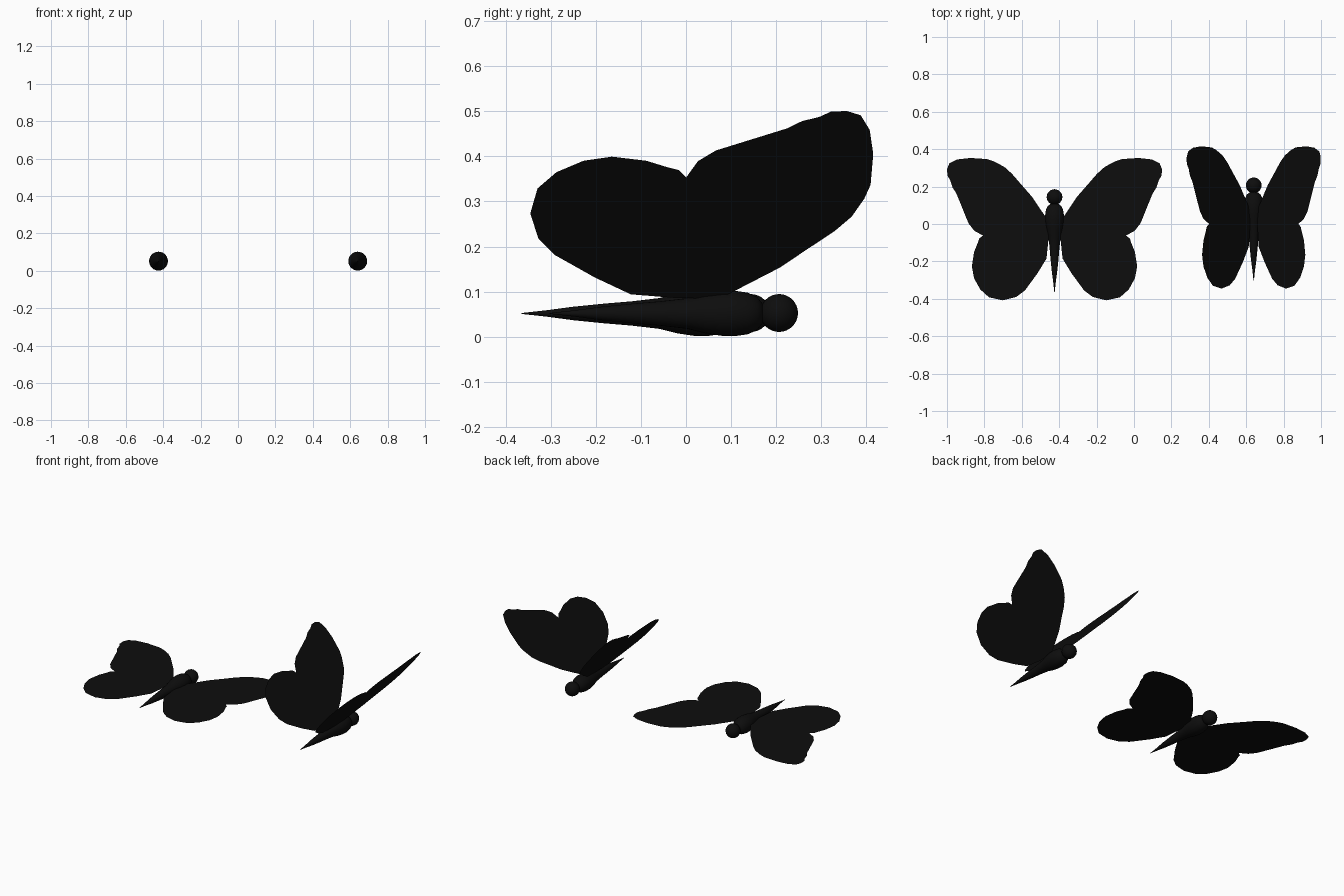
import bpy, math

if "Cube" in bpy.data.objects:
    bpy.data.objects.remove(bpy.data.objects["Cube"])

black = bpy.data.materials.new("black")
black.diffuse_color = (0.004, 0.004, 0.004, 1)
black.use_nodes = True
black.node_tree.nodes["Principled BSDF"].inputs["Base Color"].default_value = black.diffuse_color

# Right wing pair outline: (distance from hinge, y)
WING = [(.03, .01), (.056, .05), (.12, .145), (.175, .208), (.227, .268), (.268, .305),
        (.32, .333), (.36, .347), (.45, .353), (.52, .345), (.562, .325), (.574, .295),
        (.573, .26), (.557, .233), (.545, .195), (.524, .162), (.46, .004), (.429, -.036),
        (.382, -.062), (.403, -.078), (.411, -.103), (.43, -.15), (.442, -.227),
        (.43, -.29), (.397, -.35), (.35, -.392), (.277, -.408), (.205, -.39),
        (.158, -.355), (.092, -.265), (.043, -.185), (.033, -.09)]

# Body profile: (y, radius), from tail tip to neck
BODY = [(-.365, .001), (-.31, .007), (-.25, .015), (-.18, .022), (-.12, .027), (-.06, .034),
        (-.02, .044), (.02, .05), (.045, .0505), (.075, .046), (.095, .037), (.107, .022), (.111, .001)]
AXIS_Z = .0515


def add_mesh(name, verts, faces, location):
    mesh = bpy.data.meshes.new(name)
    mesh.from_pydata(verts, [], faces)
    mesh.materials.append(black)
    obj = bpy.data.objects.new(name, mesh)
    obj.location = location
    bpy.context.collection.objects.link(obj)
    return obj


def butterfly(prefix, x, y, lift, reach):
    # Thin wings, mirrored across the body
    c, s = math.cos(lift) * reach, math.sin(lift) * reach
    wings = add_mesh(prefix + "_wings", [(u * c, v, u * s) for u, v in WING],
                     [list(range(len(WING)))], (x, y, .061))
    wings.modifiers.new("mirror", 'MIRROR').use_axis[0] = True

    # Thorax and tapering abdomen, turned around the y axis
    n = 24
    verts = [(r * math.cos(2 * math.pi * k / n), py, r * math.sin(2 * math.pi * k / n))
             for py, r in BODY for k in range(n)]
    faces = [(i * n + k, (i + 1) * n + k, (i + 1) * n + (k + 1) % n, i * n + (k + 1) % n)
             for i in range(len(BODY) - 1) for k in range(n)]
    faces += [list(range(n)), list(range(len(verts) - 1, len(verts) - n - 1, -1))]
    body = add_mesh(prefix + "_body", verts, faces, (x, y, AXIS_Z))
    body.data.shade_smooth()

    # Round head
    bpy.ops.mesh.primitive_uv_sphere_add(segments=24, ring_count=16, radius=.042,
                                         location=(x, y + .144, AXIS_Z + .001))
    head = bpy.context.object
    head.name = prefix + "_head"
    head.data.materials.append(black)
    bpy.ops.object.shade_smooth()


butterfly("flat_butterfly", -.425, 0, 0, 1)
butterfly("raised_butterfly", .64, .0625, math.radians(50.8), .988)
